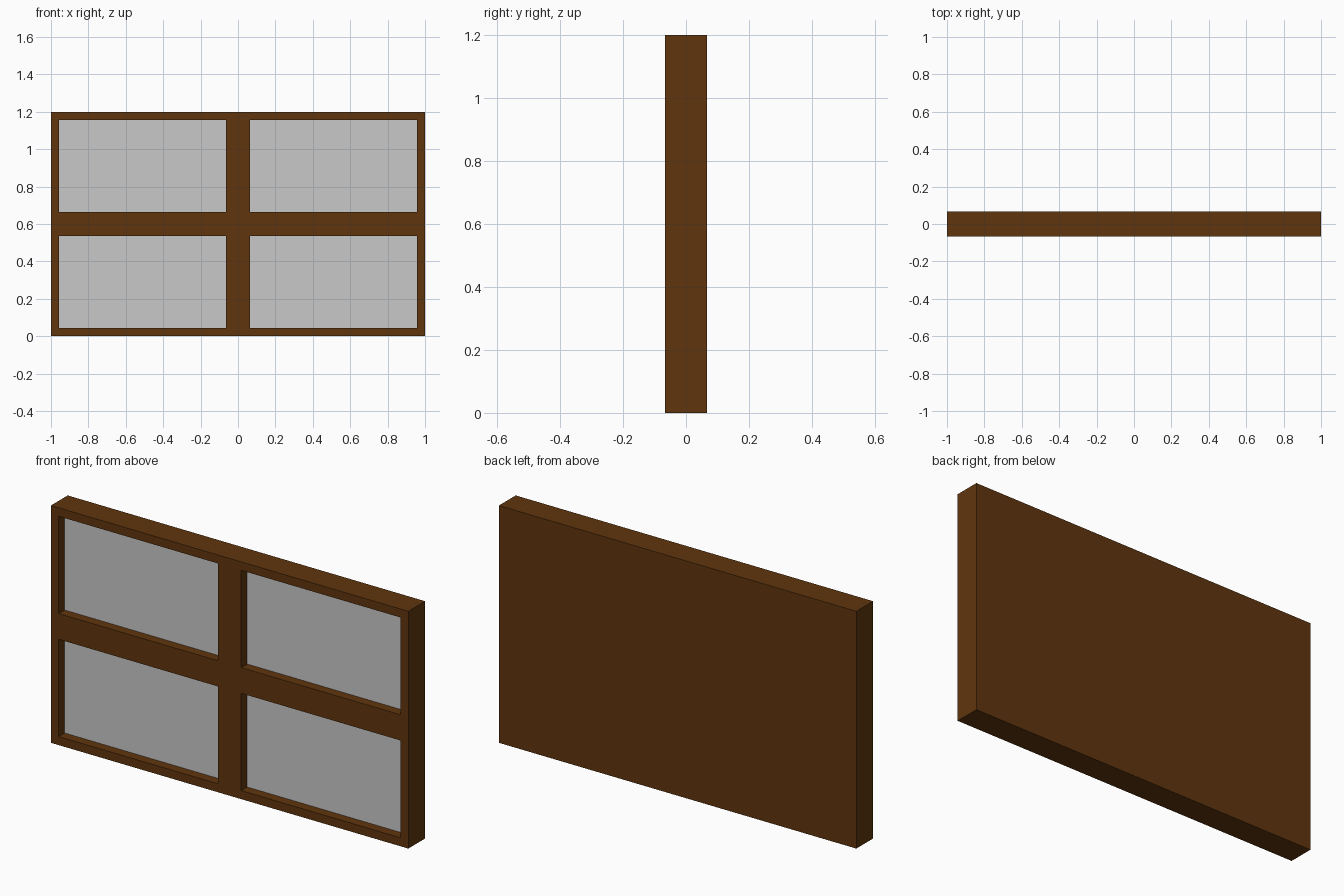
import bpy, bmesh

if "Cube" in bpy.data.objects:
    bpy.data.objects.remove(bpy.data.objects["Cube"])

HALF_DEPTH = 0.067
RECESS = 0.048
XS = [-1.0, -0.957, -0.065, 0.065, 0.957, 1.0]
ZS = [0.0, 0.043, 0.535, 0.665, 1.157, 1.2]


def material(name, color):
    mat = bpy.data.materials.new(name)
    mat.diffuse_color = (*color, 1.0)
    mat.use_nodes = True
    mat.node_tree.nodes["Principled BSDF"].inputs["Base Color"].default_value = mat.diffuse_color
    return mat


wood = material("brown wood", (0.115, 0.036, 0.0043))
glass = material("pale grey glass", (0.58, 0.58, 0.58))

bm = bmesh.new()

# Front face of the frame, split along the bar edges
grid = [[bm.verts.new((x, -HALF_DEPTH, z)) for z in ZS] for x in XS]
panes, front = [], []
for i in range(5):
    for k in range(5):
        f = bm.faces.new((grid[i][k], grid[i + 1][k],
                          grid[i + 1][k + 1], grid[i][k + 1]))
        front.append(f)
        if i in (1, 3) and k in (1, 3):
            panes.append(f)

# Solid sides and flat back
rim = [e for e in bm.edges if e.is_boundary]
ext = bmesh.ops.extrude_edge_only(bm, edges=rim)["geom"]
back_verts = [g for g in ext if isinstance(g, bmesh.types.BMVert)]
bmesh.ops.translate(bm, verts=back_verts, vec=(0, 2 * HALF_DEPTH, 0))
bmesh.ops.holes_fill(bm, edges=[e for e in bm.edges if e.is_boundary], sides=0)

# Four recessed panes
for f in panes:
    pane = bmesh.ops.extrude_discrete_faces(bm, faces=[f])["faces"][0]
    bmesh.ops.translate(bm, verts=pane.verts, vec=(0, RECESS, 0))
    pane.material_index = 1

bmesh.ops.recalc_face_normals(bm, faces=bm.faces)
mesh = bpy.data.meshes.new("window_frame")
bm.to_mesh(mesh)
bm.free()
mesh.materials.append(wood)
mesh.materials.append(glass)
obj = bpy.data.objects.new("window_frame", mesh)
bpy.context.collection.objects.link(obj)
